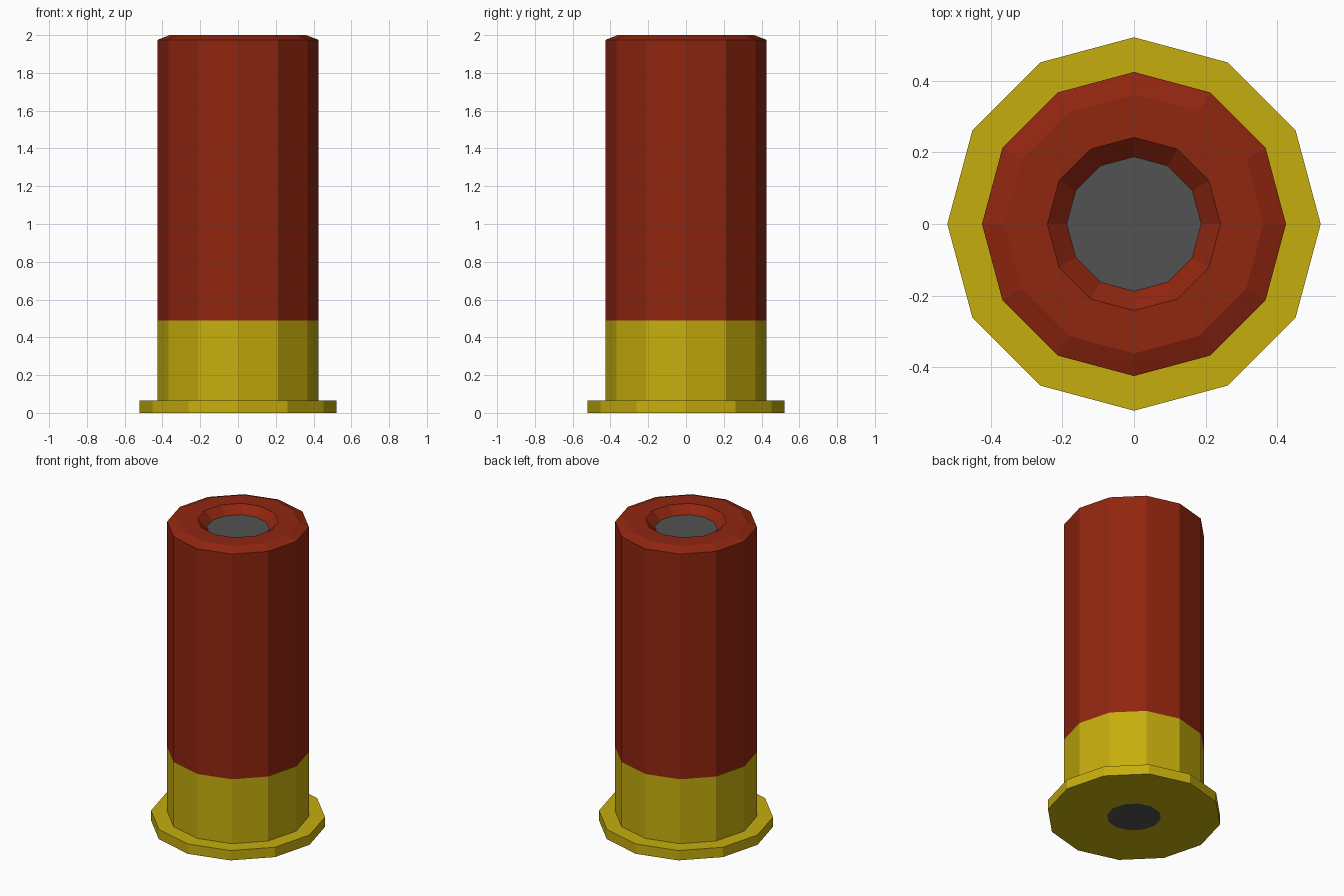
import bpy, bmesh
from math import cos, sin, pi

if "Cube" in bpy.data.objects:
    bpy.data.objects.remove(bpy.data.objects["Cube"])

SIDES = 12


def material(name, rgb):
    mat = bpy.data.materials.new(name)
    mat.diffuse_color = (*rgb, 1)
    mat.use_nodes = True
    mat.node_tree.nodes["Principled BSDF"].inputs["Base Color"].default_value = mat.diffuse_color
    return mat


def lathe(name, profile, mat):
    """Spin (radius, z) points, listed bottom to top on the outside, about z."""
    bm = bmesh.new()
    rings = []
    for r, z in profile:
        if r == 0:
            rings.append([bm.verts.new((0, 0, z))] * SIDES)
        else:
            rings.append([bm.verts.new((r * cos(2 * pi * i / SIDES),
                                        r * sin(2 * pi * i / SIDES), z))
                          for i in range(SIDES)])
    for a, b in zip(rings, rings[1:]):
        for i in range(SIDES):
            j = (i + 1) % SIDES
            bm.faces.new(dict.fromkeys((a[i], a[j], b[j], b[i])))
    mesh = bpy.data.meshes.new(name)
    bm.to_mesh(mesh)
    bm.free()
    mesh.materials.append(mat)
    obj = bpy.data.objects.new(name, mesh)
    bpy.context.collection.objects.link(obj)
    return obj


red = material("red_plastic", (0.28, 0.019, 0.005))
brass = material("brass", (0.56, 0.42, 0.004))
grey = material("dark_grey", (0.085, 0.085, 0.085))

# Brass base: underside ring, flange and cup wall
lathe("brass_base", [(0.162, 0), (0.522, 0), (0.522, 0.065),
                     (0.425, 0.065), (0.425, 0.49)], brass)

# Red tube with chamfered lip and sloped mouth
lathe("tube", [(0.425, 0.49), (0.425, 1.975), (0.362, 2.0),
               (0.242, 2.0), (0.188, 1.95)], red)

# Grey discs closing the mouth and the underside
lathe("mouth_plug", [(0.188, 1.95), (0, 1.95)], grey)
lathe("primer", [(0, 0), (0.162, 0)], grey)
